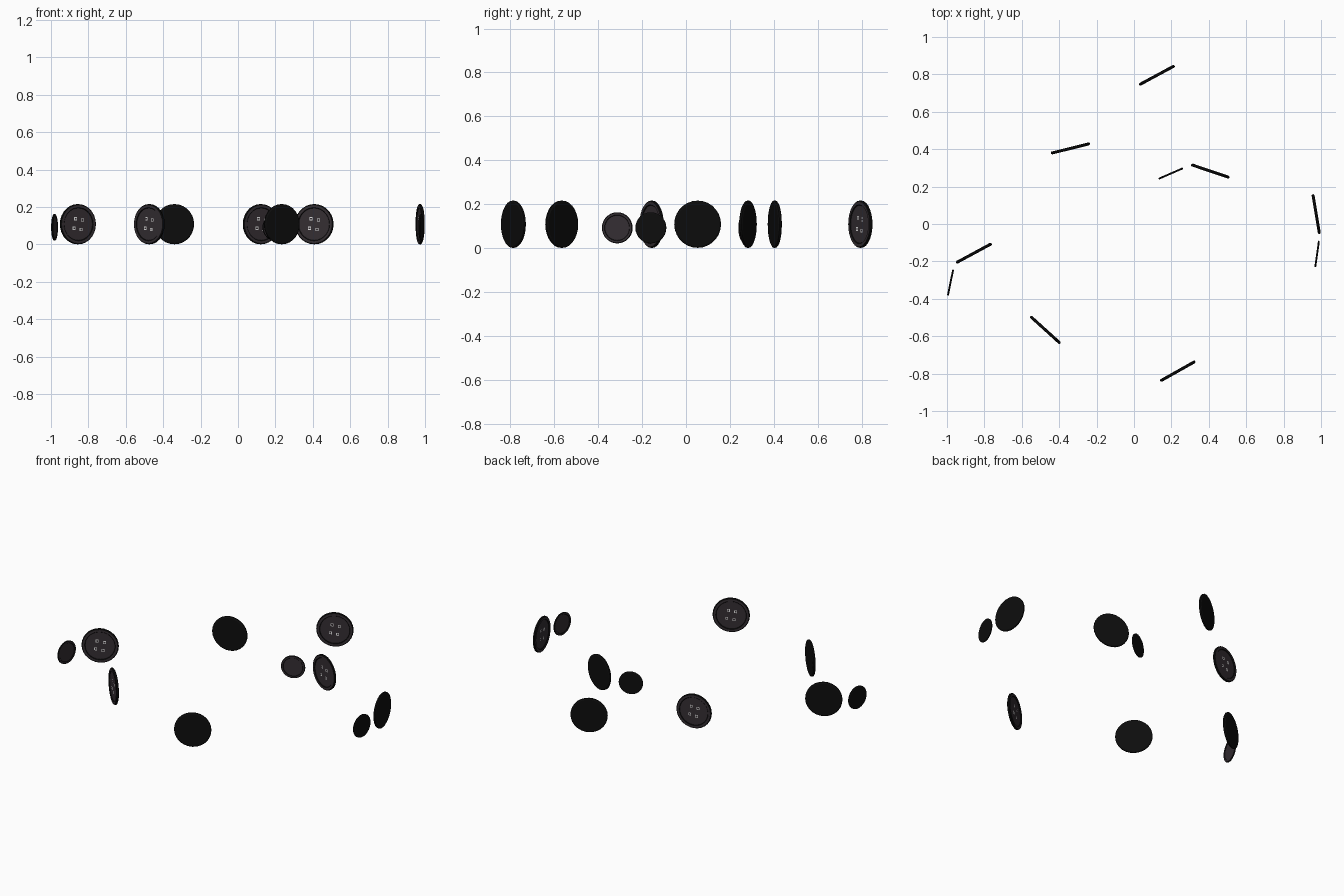
import bpy, bmesh, math
from mathutils import Matrix, Vector

if "Cube" in bpy.data.objects:
    bpy.data.objects.remove(bpy.data.objects["Cube"])


def material(name, rgb):
    m = bpy.data.materials.new(name)
    m.diffuse_color = (*rgb, 1)
    m.use_nodes = True
    m.node_tree.nodes["Principled BSDF"].inputs["Base Color"].default_value = m.diffuse_color
    return m


BLACK = material("black back and rim", (0.004, 0.004, 0.004))
GREY = material("dark warm grey face", (0.034, 0.027, 0.032))
LIGHT = material("pale hole edge", (0.75, 0.75, 0.75))
SEG = 28


def button(name, x, y, z, normal, r, t, holes, roll=-10):
    bm = bmesh.new()
    h = t / 2
    # lathe profile (radius, depth, material): back, rim, raised lip, dished centre
    prof = [(0.93 * r, -h, 0), (r, -0.5 * h, 0), (r, 0.5 * h, 0), (0.96 * r, h, 1),
            (0.83 * r, h, 0), (0.80 * r, 0.5 * h, 1)]
    rings = []
    for pr, d, _ in prof:
        rings.append([bm.verts.new((pr * math.cos(2 * math.pi * i / SEG),
                                    pr * math.sin(2 * math.pi * i / SEG), d))
                      for i in range(SEG)])
    for k in range(len(rings) - 1):
        a, b = rings[k], rings[k + 1]
        for i in range(SEG):
            j = (i + 1) % SEG
            f = bm.faces.new((a[i], a[j], b[j], b[i]))
            f.material_index = prof[k][2]
    bm.faces.new(rings[0][::-1])
    bm.faces.new(rings[-1]).material_index = 1
    # four thread holes: pale square edge with a dark middle
    if holes:
        for sx in (-1, 1):
            for sy in (-1, 1):
                c = Matrix.Rotation(math.radians(roll), 2) @ Vector((sx * 0.2 * r, sy * 0.24 * r))
                for s, lift, mi in ((0.0085, 0.0005, 2), (0.005, 0.0009, 1)):
                    vs = [bm.verts.new((c.x + dx * s, c.y + dy * s, 0.5 * h + lift))
                          for dx, dy in ((-1, -1), (1, -1), (1, 1), (-1, 1))]
                    bm.faces.new(vs).material_index = mi
    # stand the disc upright, facing along its normal
    n = Vector((normal[0], normal[1], 0)).normalized()
    up = Vector((0, 0, 1))
    rot = Matrix((up.cross(n), up, n)).transposed().to_4x4()
    bm.transform(Matrix.Translation((x, y, z)) @ rot)
    me = bpy.data.meshes.new(name)
    bm.to_mesh(me)
    bm.free()
    for m in (BLACK, GREY, LIGHT):
        me.materials.append(m)
    bpy.context.collection.objects.link(bpy.data.objects.new(name, me))


# large buttons: x, y, facing direction
LARGE = [(0.122, 0.795, (0.475, -0.88)),
         (-0.34, 0.404, (-0.24, 0.97)),
         (0.408, 0.283, (-0.32, -0.95)),
         (-0.856, -0.156, (0.475, -0.88)),
         (-0.474, -0.566, (-0.67, -0.74)),
         (0.234, -0.787, (-0.49, 0.87)),
         (0.974, 0.053, (-0.986, -0.165))]
for i, (x, y, n) in enumerate(LARGE):
    button(f"large_button_{i + 1}", x, y, 0.1085, n, 0.1075, 0.016, True)

# small plain buttons
SMALL = [(0.197, 0.27, (0.4, -0.92)),
         (-0.981, -0.313, (0.976, -0.2)),
         (0.979, -0.16, (-0.99, 0.14))]
for i, (x, y, n) in enumerate(SMALL):
    button(f"small_button_{i + 1}", x, y, 0.092, n, 0.071, 0.010, False)
